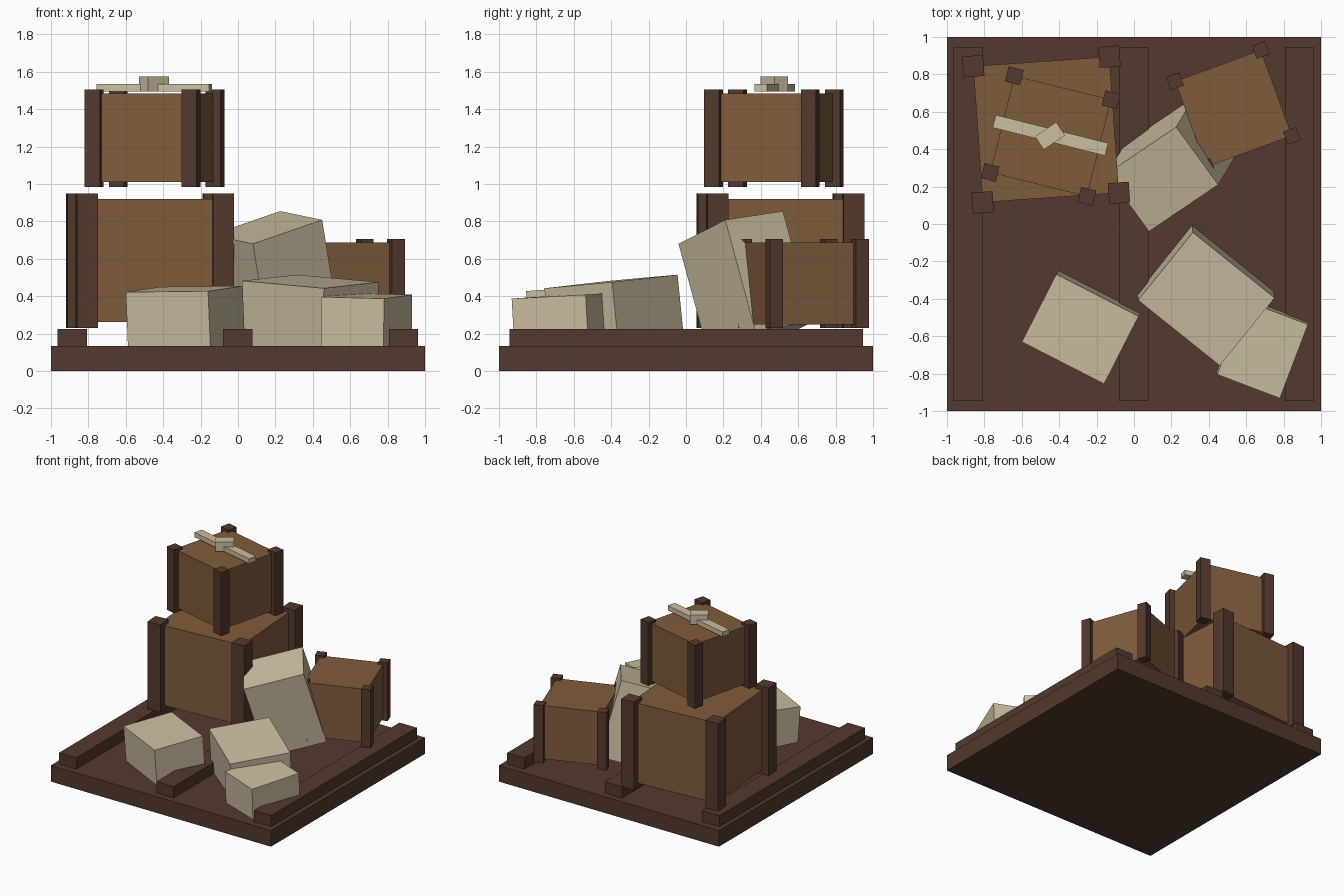
import bpy, bmesh, math
from mathutils import Vector, Matrix

if "Cube" in bpy.data.objects:
    bpy.data.objects.remove(bpy.data.objects["Cube"])


def material(name, rgb):
    m = bpy.data.materials.new(name)
    m.diffuse_color = (*rgb, 1)
    m.use_nodes = True
    m.node_tree.nodes["Principled BSDF"].inputs["Base Color"].default_value = m.diffuse_color
    return m


DARK = material("dark_wood", (0.086, 0.041, 0.026))
BROWN = material("crate_wood", (0.213, 0.106, 0.045))
STONE = material("pale_stone", (0.60, 0.52, 0.355))


def add_box(name, matrix, mat):
    """Unit cube shaped by a matrix."""
    bm = bmesh.new()
    bmesh.ops.create_cube(bm, size=1, matrix=matrix)
    bmesh.ops.recalc_face_normals(bm, faces=bm.faces)
    mesh = bpy.data.meshes.new(name)
    bm.to_mesh(mesh)
    bm.free()
    mesh.materials.append(mat)
    ob = bpy.data.objects.new(name, mesh)
    bpy.context.collection.objects.link(ob)
    return ob


def upright(name, x, y, z0, z1, sx, sy, deg, mat):
    m = (Matrix.Translation((x, y, (z0 + z1) / 2))
         @ Matrix.Rotation(math.radians(deg), 4, 'Z')
         @ Matrix.Diagonal((sx, sy, z1 - z0, 1)))
    return add_box(name, m, mat)


def crate(name, x, y, side, post, deg, post_z, body_z):
    """Box body with a square post centred on each vertical edge."""
    upright(name + "_body", x, y, *body_z, side, side, deg, BROWN)
    rot = Matrix.Rotation(math.radians(deg), 3, 'Z')
    n = 0
    for i in (-1, 1):
        for j in (-1, 1):
            n += 1
            p = rot @ Vector((i * side / 2, j * side / 2, 0))
            upright(f"{name}_post_{n}", x + p.x, y + p.y, *post_z,
                    post, post, deg, DARK)


def leaning_block(name, corner, along, across, depth):
    """Tilted block from a top corner, its two neighbours and a depth."""
    a = Vector(corner)
    u = Vector(along) - a
    v = Vector(across) - a
    v -= u * (u.dot(v) / u.dot(u))
    w = u.cross(v).normalized()
    if w.z > 0:
        w = -w
    w *= depth
    c = a + (u + v + w) / 2
    m = Matrix((u, v, w)).transposed().to_4x4()
    add_box(name, Matrix.Translation(c) @ m, STONE)


# Base and three runners
upright("base", 0, 0, 0, 0.133, 2, 2, 0, DARK)
for side, x in (("left", -0.887), ("middle", -0.002), ("right", 0.885)):
    upright(side + "_runner", x, 0, 0.12, 0.225, 0.157, 1.89, 0, DARK)

# Crates
crate("large_crate", -0.47, 0.505, 0.73, 0.112, 4, (0.23, 0.95), (0.262, 0.92))
crate("top_crate", -0.446, 0.47, 0.533, 0.083, -14, (0.985, 1.505), (1.01, 1.485))
crate("small_crate", 0.532, 0.617, 0.488, 0.074, 20, (0.23, 0.705), (0.25, 0.688))

# Stone blocks
leaning_block("leaning_block", (0.08, -0.04, 0.68), (0.45, 0.21, 0.808),
              (-0.15, 0.265, 0.725), 0.62)
leaning_block("left_block", (-0.16, -0.855, 0.427), (-0.6, -0.63, 0.422),
              (0.022, -0.492, 0.455), 0.35)
leaning_block("middle_block", (0.315, -0.045, 0.515), (0.752, -0.395, 0.475),
              (0.025, -0.41, 0.482), 0.42)
leaning_block("right_block", (0.78, -0.932, 0.387), (0.445, -0.805, 0.396),
              (0.925, -0.535, 0.408), 0.32)

# Crossed pieces on the top crate
upright("top_bar", -0.447, 0.474, 1.495, 1.535, 0.62, 0.07, -14, STONE)
upright("top_knob", -0.449, 0.471, 1.495, 1.575, 0.137, 0.085, 34, STONE)
